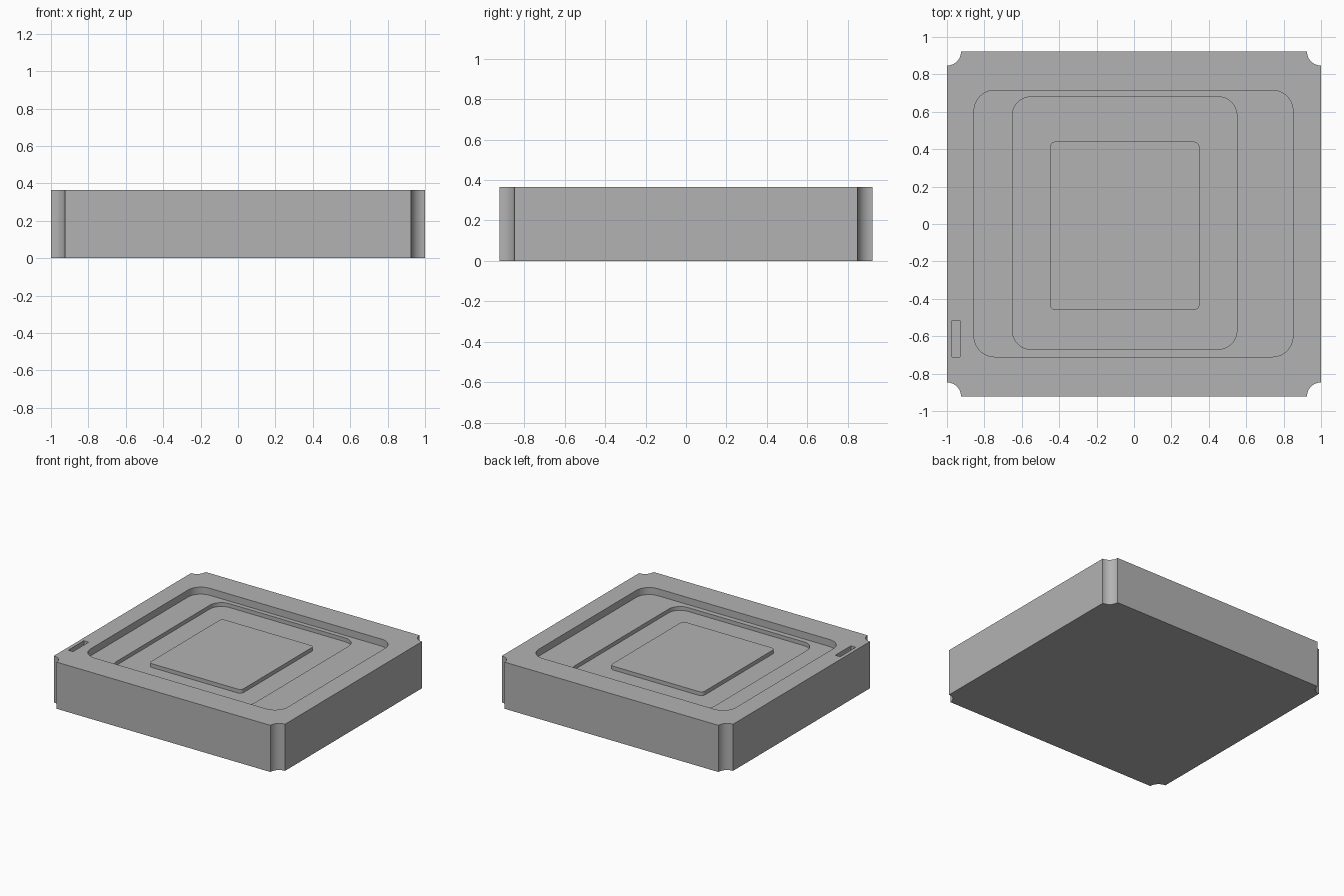
import bpy, bmesh
from math import pi, cos, sin

if "Cube" in bpy.data.objects:
    bpy.data.objects.remove(bpy.data.objects["Cube"], do_unlink=True)

HALF_X, HALF_Y, TOP = 1.0, 0.922, 0.365
FLOOR, LOWER_FLOOR = TOP - 0.055, TOP - 0.085

grey = bpy.data.materials.new("plain grey")
grey.use_nodes = True
color = (0.45, 0.45, 0.45, 1)
grey.diffuse_color = color
grey.node_tree.nodes["Principled BSDF"].inputs["Base Color"].default_value = color


def outline(x0, x1, y0, y1, radius, scooped=False, steps=12):
    """Rectangle with rounded corners, or with corners scooped inward."""
    if radius == 0:
        return [(x1, y1), (x0, y1), (x0, y0), (x1, y0)]
    points = []
    inset = 0 if scooped else radius
    for k, (x, y, sx, sy) in enumerate([(x1, y1, 1, 1), (x0, y1, -1, 1),
                                        (x0, y0, -1, -1), (x1, y0, 1, -1)]):
        cx, cy = x - sx * inset, y - sy * inset
        for i in range(steps + 1):
            t = pi / 2 * i / steps
            # A scoop runs the opposite way round its centre
            a = k * pi / 2 + (1.5 * pi - t if scooped else t)
            points.append((cx + radius * cos(a), cy + radius * sin(a)))
    return points


def prism(name, points, z0, z1):
    bm = bmesh.new()
    base = bm.faces.new([bm.verts.new((x, y, z0)) for x, y in points])
    moved = bmesh.ops.extrude_face_region(bm, geom=[base], use_keep_orig=True)
    verts = [v for v in moved["geom"] if isinstance(v, bmesh.types.BMVert)]
    bmesh.ops.translate(bm, verts=verts, vec=(0, 0, z1 - z0))
    bmesh.ops.recalc_face_normals(bm, faces=bm.faces)
    mesh = bpy.data.meshes.new(name)
    bm.to_mesh(mesh)
    bm.free()
    mesh.materials.append(grey)
    obj = bpy.data.objects.new(name, mesh)
    bpy.context.collection.objects.link(obj)
    return obj


def activate(obj):
    bpy.ops.object.select_all(action='DESELECT')
    obj.select_set(True)
    bpy.context.view_layer.objects.active = obj


def cut(target, name, points, floor):
    cutter = prism(name, points, floor, TOP + 0.1)
    cutter.hide_render = True
    mod = target.modifiers.new(name, 'BOOLEAN')
    mod.operation, mod.solver, mod.object = 'DIFFERENCE', 'EXACT', cutter
    activate(target)
    bpy.ops.object.modifier_apply(modifier=name)
    bpy.data.objects.remove(cutter, do_unlink=True)


# Block with scooped corners
block = prism("block", outline(-HALF_X, HALF_X, -HALF_Y, HALF_Y, 0.075, True), 0, TOP)

# Stepped recess and the small slot beside it
cut(block, "recess_cutter", outline(-0.855, 0.85, -0.71, 0.715, 0.11), FLOOR)
cut(block, "lower_recess_cutter", outline(-0.65, 0.55, -0.67, 0.68, 0.1), LOWER_FLOOR)
cut(block, "slot_cutter", outline(-0.972, -0.93, -0.71, -0.517, 0), TOP - 0.05)

# Raised pad in the middle of the lower recess
pad = prism("raised_pad", outline(-0.45, 0.35, -0.46, 0.44, 0.03), LOWER_FLOOR - 0.01, FLOOR)

for obj in (block, pad):
    activate(obj)
    bpy.ops.object.shade_smooth_by_angle(angle=pi / 6)
